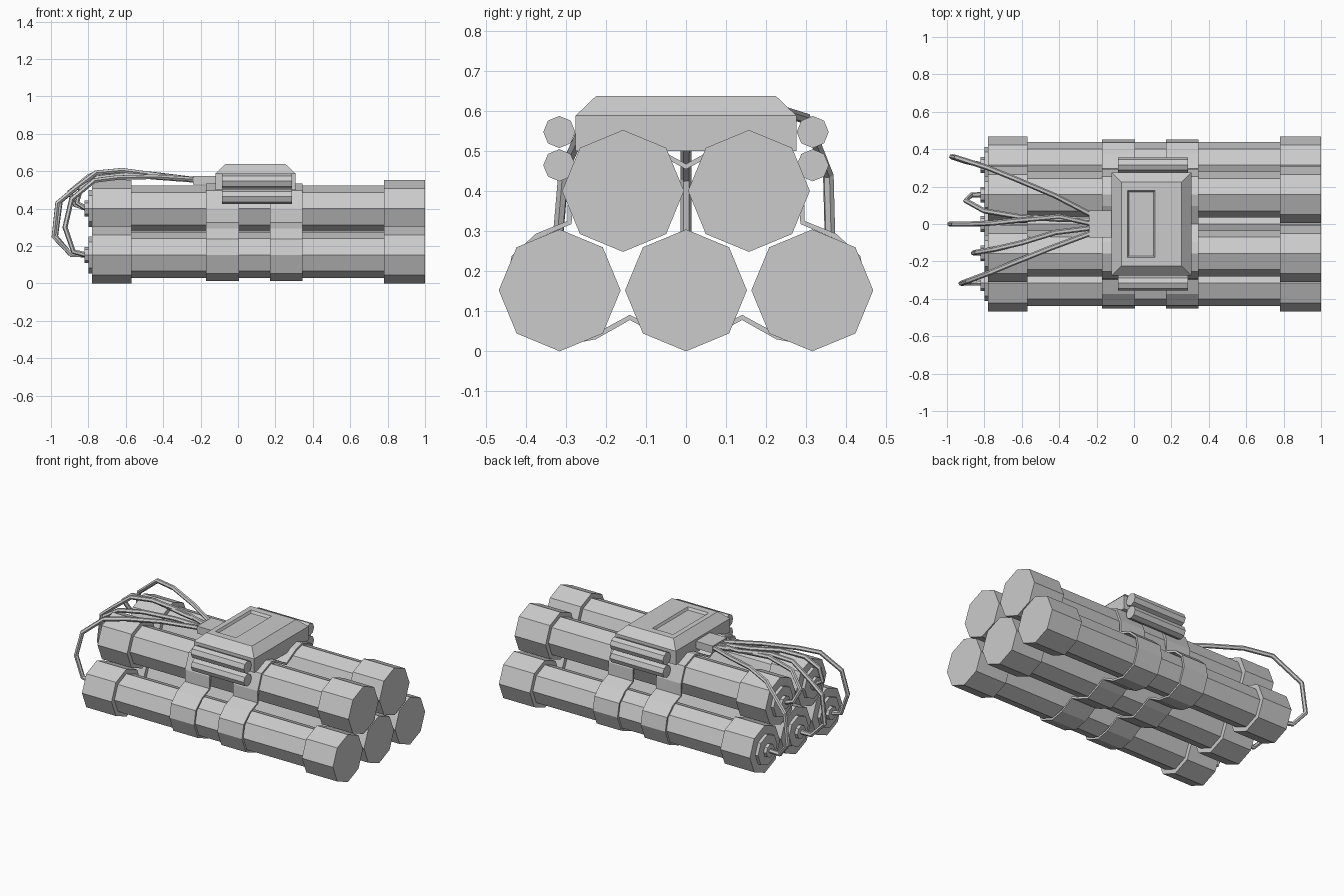
import bpy, bmesh, math
from mathutils import Matrix


def mesh_object(name, bm):
    me = bpy.data.meshes.new(name)
    bm.to_mesh(me)
    bm.free()
    ob = bpy.data.objects.new(name, me)
    bpy.context.collection.objects.link(ob)
    return ob


def add_rod(bm, x0, x1, y, z, r, sides=8):
    m = Matrix.Translation(((x0 + x1) / 2, y, z)) @ Matrix.Rotation(math.pi / 2, 4, 'Y')
    bmesh.ops.create_cone(bm, cap_ends=True, segments=sides, radius1=r, radius2=r,
                          depth=x1 - x0, matrix=m)


def loft(name, rings):
    # stacked rectangles (x0, x1, half width, z), closed at both ends
    bm = bmesh.new()
    loops = [[bm.verts.new(p) for p in ((a, -w, z), (b, -w, z), (b, w, z), (a, w, z))]
             for a, b, w, z in rings]
    for lo, hi in zip(loops, loops[1:]):
        for i in range(4):
            j = (i + 1) % 4
            bm.faces.new((lo[i], lo[j], hi[j], hi[i]))
    bm.faces.new(loops[0][::-1])
    bm.faces.new(loops[-1])
    return mesh_object(name, bm)


# Tubes: body, two thick end caps, terminal plate and stud
centres = [(-0.315, 0.152), (0, 0.152), (0.315, 0.152), (-0.157, 0.4), (0.157, 0.4)]
for n, (y, z) in enumerate(centres):
    bm = bmesh.new()
    for x0, x1, r in ((-0.6, 0.8, 0.123), (-0.78, -0.57, 0.152), (0.78, 1.0, 0.152),
                      (-0.80, -0.77, 0.098), (-0.82, -0.79, 0.042)):
        add_rod(bm, x0, x1, y, z, r)
    mesh_object(f"tube_{n + 1}", bm)

# Straps hugging the bundle outline (half profile, mirrored)
half = [(0, 0.015), (0.097, 0.055), (0.14, 0.078), (0.225, 0.03), (0.315, 0.013),
        (0.412, 0.053), (0.452, 0.152), (0.435, 0.237), (0.375, 0.293), (0.296, 0.325),
        (0.294, 0.4), (0.255, 0.497), (0.157, 0.535), (0.095, 0.52), (0, 0.467)]
outline = half + [(-y, z) for y, z in half[-2:0:-1]]
for name, x0, x1 in (("strap_left", -0.17, 0.005), ("strap_right", 0.17, 0.345)):
    bm = bmesh.new()
    a = [bm.verts.new((x0, y, z)) for y, z in outline]
    b = [bm.verts.new((x1, y, z)) for y, z in outline]
    for i in range(len(a)):
        j = (i + 1) % len(a)
        bm.faces.new((a[i], a[j], b[j], b[i]))
    mod = mesh_object(name, bm).modifiers.new("thickness", 'SOLIDIFY')
    mod.thickness = 0.013
    mod.offset = -1

# Control box with chamfered lid and recessed panel
loft("control_box", [(-0.12, 0.307, 0.275, 0.5), (-0.12, 0.307, 0.275, 0.588),
                     (-0.068, 0.255, 0.224, 0.637), (-0.035, 0.113, 0.18, 0.637),
                     (-0.027, 0.105, 0.17, 0.622)])
loft("wire_connector", [(-0.24, -0.11, 0.072, 0.528), (-0.24, -0.11, 0.072, 0.575)])

# Small cylinders on the sides of the box
for s, side in ((-1, "front"), (1, "back")):
    for z, level in ((0.547, "upper"), (0.464, "lower")):
        bm = bmesh.new()
        add_rod(bm, -0.085, 0.29, s * 0.316, z, 0.04)
        mesh_object(f"{side}_{level}_cell", bm)

# Wires from the connector to the tube ends
wires = [
    [(-0.22, -0.045, 0.555), (-0.45, -0.13, 0.57), (-0.65, -0.21, 0.565), (-0.77, -0.26, 0.55),
     (-0.89, -0.305, 0.45), (-0.925, -0.318, 0.3), (-0.88, -0.315, 0.17), (-0.81, -0.315, 0.152)],
    [(-0.22, 0.0, 0.555), (-0.40, 0.04, 0.575), (-0.62, 0.02, 0.605), (-0.76, 0.005, 0.592),
     (-0.88, 0.0, 0.5), (-0.965, 0.0, 0.43), (-0.985, 0.0, 0.25), (-0.89, 0.0, 0.152),
     (-0.81, 0.0, 0.152)],
    [(-0.22, 0.045, 0.555), (-0.42, 0.15, 0.58), (-0.62, 0.235, 0.6), (-0.78, 0.3, 0.58),
     (-0.95, 0.355, 0.44), (-0.975, 0.36, 0.25), (-0.9, 0.335, 0.16), (-0.81, 0.315, 0.152)],
    [(-0.22, -0.02, 0.55), (-0.42, -0.045, 0.565), (-0.6, -0.1, 0.58), (-0.75, -0.135, 0.565),
     (-0.84, -0.15, 0.51), (-0.86, -0.155, 0.43), (-0.81, -0.157, 0.4)],
    [(-0.22, 0.025, 0.55), (-0.4, 0.025, 0.57), (-0.62, 0.04, 0.595), (-0.8, 0.07, 0.57),
     (-0.9, 0.125, 0.49), (-0.87, 0.155, 0.42), (-0.81, 0.157, 0.4)],
]
for n, pts in enumerate(wires):
    cu = bpy.data.curves.new(f"wire_{n + 1}", 'CURVE')
    cu.dimensions = '3D'
    cu.bevel_depth = 0.014
    cu.bevel_resolution = 1
    cu.use_fill_caps = True
    sp = cu.splines.new('POLY')
    sp.points.add(len(pts) - 1)
    for p, co in zip(sp.points, pts):
        p.co = (*co, 1)
    sp.use_smooth = False
    bpy.context.collection.objects.link(bpy.data.objects.new(f"wire_{n + 1}", cu))
